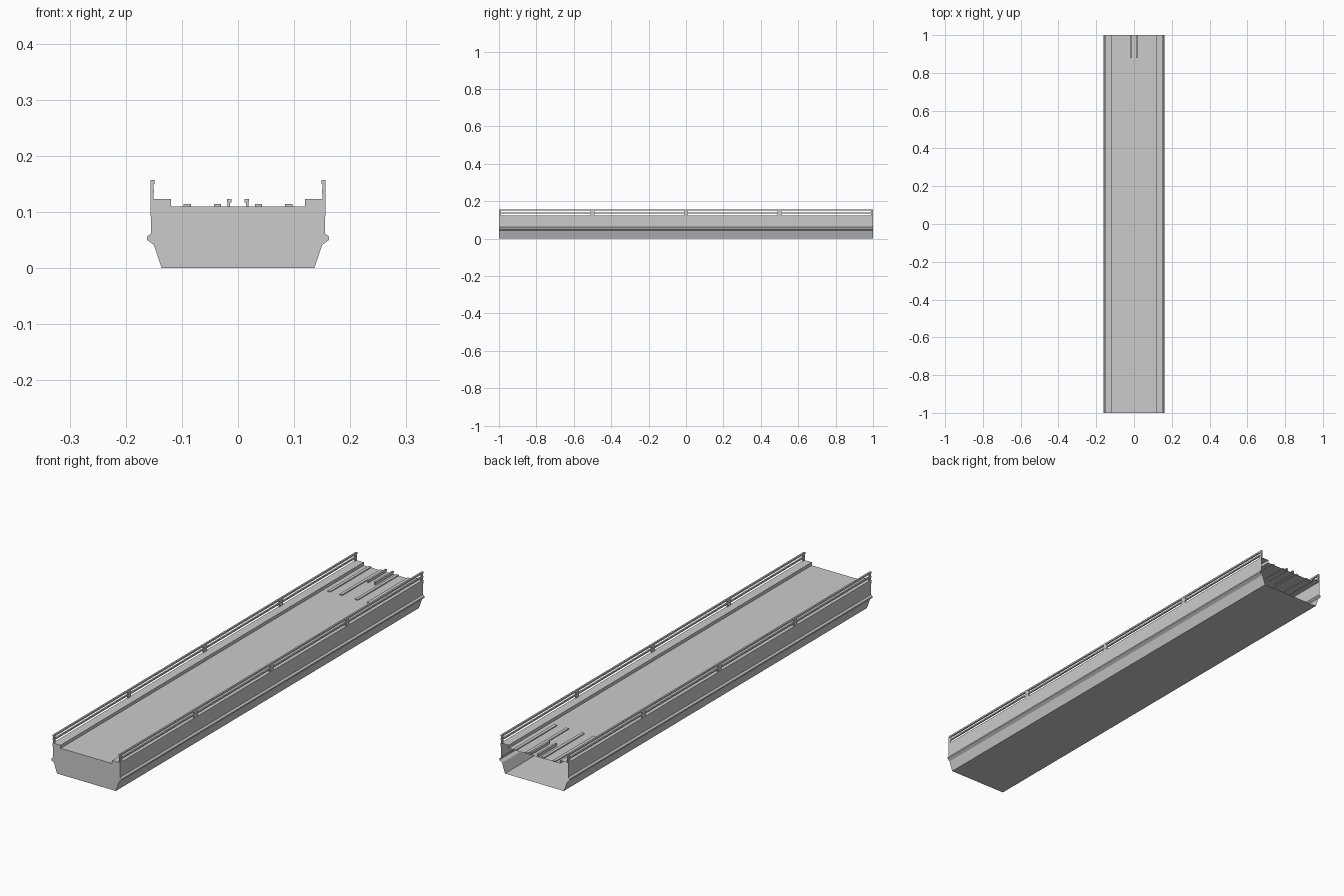
import bpy, bmesh

if "Cube" in bpy.data.objects:
    bpy.data.objects.remove(bpy.data.objects["Cube"])

def make_object(name, bm):
    me = bpy.data.meshes.new(name)
    bm.to_mesh(me)
    bm.free()
    ob = bpy.data.objects.new(name, me)
    bpy.context.collection.objects.link(ob)
    return ob

def extrude_profile(name, pts, y0, y1, front=True, back=True):
    """Sweep a closed (x, z) outline along y with optional end caps."""
    bm = bmesh.new()
    a = [bm.verts.new((x, y0, z)) for x, z in pts]
    b = [bm.verts.new((x, y1, z)) for x, z in pts]
    n = len(pts)
    for i in range(n):
        j = (i + 1) % n
        bm.faces.new((a[i], b[i], b[j], a[j]))
    if front:
        bm.faces.new(a)
    if back:
        bm.faces.new(b[::-1])
    return make_object(name, bm)

def box(name, x0, x1, y0, y1, z0, z1):
    return extrude_profile(name, [(x0, z0), (x1, z0), (x1, z1), (x0, z1)], y0, y1)

# Hull section: bottom, flared side, rubbing strake, raised side deck, main deck; open at the back
half = [(0.136, 0), (0.150, 0.041), (0.162, 0.050), (0.162, 0.056), (0.155, 0.062),
        (0.156, 0.123), (0.119, 0.123), (0.119, 0.110)]
outline = half + [(-x, z) for x, z in reversed(half)]
extrude_profile("hull", outline, -1, 1, back=False)

for s, side in ((1, "right"), (-1, "left")):
    def part(name, x0, x1, *rest):
        lo, hi = sorted((s * x0, s * x1))
        return box(f"{side}_{name}", lo, hi, *rest)

    # Railing: two long rails and five posts
    part("top_rail", 0.149, 0.156, -1, 1, 0.150, 0.157)
    part("middle_rail", 0.150, 0.156, -1, 1, 0.134, 0.140)
    for i in range(5):
        y = -1 + 0.5 * i
        part(f"rail_post_{i}", 0.151, 0.1555,
             max(y - 0.011, -1), min(y + 0.011, 1), 0.122, 0.152)

    # Low deck strips at the open end
    part("outer_deck_strip", 0.084, 0.097, 0.73, 1, 0.109, 0.114)
    part("inner_deck_strip", 0.030, 0.043, 0.73, 1, 0.109, 0.114)

    # Taller centre guide: narrow web with a wider head
    part("guide_web", 0.0145, 0.0185, 0.88, 1, 0.109, 0.118)
    part("guide_head", 0.012, 0.020, 0.88, 1, 0.117, 0.123)
